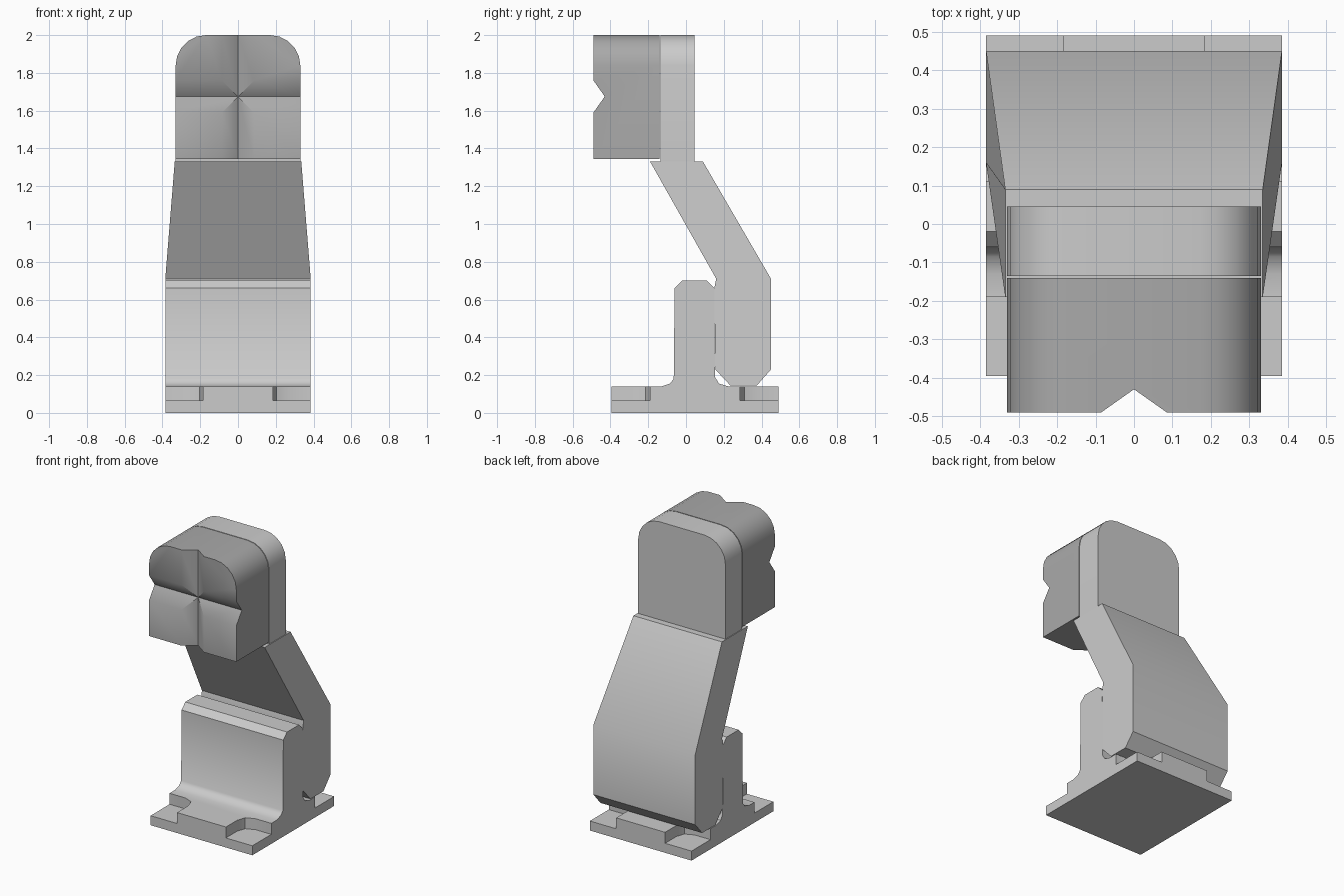
import bpy, bmesh
from math import sin, cos, pi, radians

if "Cube" in bpy.data.objects:
    bpy.data.objects.remove(bpy.data.objects["Cube"])


def prism(name, pts, axis, lo, hi):
    """Extrude a 2D outline along an axis (x: pts are y,z; y: x,z; z: x,y)."""
    place = {'x': lambda a, b, d: (d, a, b),
             'y': lambda a, b, d: (a, d, b),
             'z': lambda a, b, d: (a, b, d)}[axis]
    bm = bmesh.new()
    low = [bm.verts.new(place(a, b, lo)) for a, b in pts]
    high = [bm.verts.new(place(a, b, hi)) for a, b in pts]
    bm.faces.new(low)
    bm.faces.new(high[::-1])
    n = len(pts)
    for i in range(n):
        j = (i + 1) % n
        bm.faces.new((low[i], high[i], high[j], low[j]))
    bmesh.ops.recalc_face_normals(bm, faces=bm.faces)
    mesh = bpy.data.meshes.new(name)
    bm.to_mesh(mesh)
    bm.free()
    ob = bpy.data.objects.new(name, mesh)
    bpy.context.collection.objects.link(ob)
    return ob


def activate(ob):
    bpy.ops.object.select_all(action='DESELECT')
    ob.select_set(True)
    bpy.context.view_layer.objects.active = ob


def cut(ob, cutter):
    """Subtract the cutter, then remove it."""
    activate(ob)
    mod = ob.modifiers.new("cut", 'BOOLEAN')
    mod.operation = 'DIFFERENCE'
    mod.solver = 'EXACT'
    mod.object = cutter
    bpy.ops.object.modifier_apply(modifier=mod.name)
    bpy.data.objects.remove(cutter)


def smooth(ob):
    activate(ob)
    bpy.ops.object.shade_smooth_by_angle(angle=radians(40))


def tombstone(half, bottom, top, r, seg=5):
    """Outline with a flat bottom and two rounded upper corners."""
    right = [(half - r + r * cos(t), top - r + r * sin(t))
             for t in (i * pi / 2 / seg for i in range(seg + 1))]
    left = [(-x, z) for x, z in reversed(right)]
    return [(half, bottom)] + right + left + [(-half, bottom)]


W = 0.385

# Base plate with filleted upright wall
base = prism("base_bracket", [
    (-0.395, 0), (0.49, 0), (0.49, 0.14), (0.225, 0.14), (0.175, 0.155),
    (0.153, 0.19), (0.15, 0.66), (0.11, 0.70), (-0.02, 0.70), (-0.06, 0.66),
    (-0.065, 0.18), (-0.085, 0.155), (-0.13, 0.14), (-0.395, 0.14)],
    'x', -W, W)

# Four screw pockets in the plate corners
pocket = [(0.185, -0.3), (0.185, 0.12), (0.205, 0.18), (0.265, 0.205),
          (0.6, 0.205), (0.6, -0.3)]
for sx in (-1, 1):
    for y0, sy in ((-0.395, 1), (0.49, -1)):
        cut(base, prism("pocket_cutter",
                        [(sx * x, y0 + sy * y) for x, y in pocket],
                        'z', 0.065, 0.3))
smooth(base)

# Bent arm, narrowing above the bend
arm = prism("bent_arm", [
    (0.155, 0.23), (0.235, 0.145), (0.375, 0.145), (0.45, 0.23), (0.45, 0.71),
    (0.09, 1.33), (-0.19, 1.33), (0.16, 0.71), (0.15, 0.66)], 'x', -W, W)
for v in arm.data.vertices:
    if v.co.z > 1.3:
        v.co.x *= 0.335 / W
smooth(arm)

# Backing plate of the head
smooth(prism("head_plate", tombstone(0.33, 1.325, 2.0, 0.16),
             'y', -0.135, 0.045))

# Dark pad with crossing V grooves on its front
pad = prism("grooved_pad", tombstone(0.33, 1.345, 2.0, 0.16),
            'y', -0.49, -0.14)
cut(pad, prism("vertical_groove_cutter",
               [(-0.17, -0.55), (0.17, -0.55), (0, -0.43)], 'z', 1.2, 2.2))
cut(pad, prism("horizontal_groove_cutter",
               [(-0.55, 1.505), (-0.55, 1.845), (-0.43, 1.675)],
               'x', -0.5, 0.5))
smooth(pad)
rubber = bpy.data.materials.new("dark_rubber")
rubber.diffuse_color = (0.4, 0.4, 0.4, 1)
rubber.use_nodes = True
rubber.node_tree.nodes["Principled BSDF"].inputs["Base Color"].default_value = rubber.diffuse_color
pad.data.materials.clear()
pad.data.materials.append(rubber)
